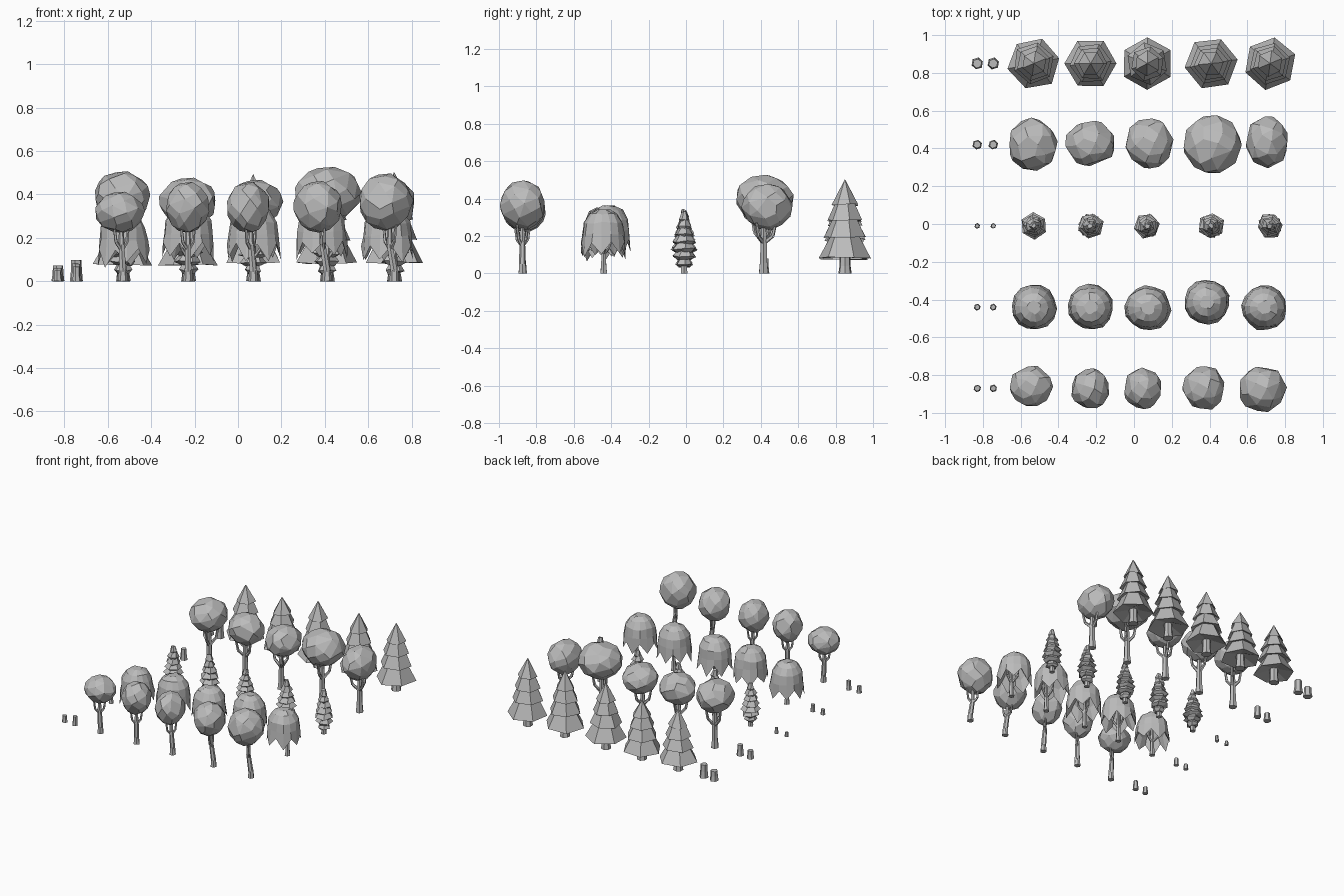
import bpy, bmesh, math, random
from mathutils import Vector

random.seed(7)
cube = bpy.data.objects.get("Cube")
if cube:
    bpy.data.objects.remove(cube)

grey = bpy.data.materials.new("plain_grey")
grey.use_nodes = True
grey.diffuse_color = (0.5, 0.5, 0.5, 1)
grey.node_tree.nodes["Principled BSDF"].inputs["Base Color"].default_value = (0.5, 0.5, 0.5, 1)


def jit(a):
    return random.uniform(-a, a)


def finish(bm, name, x, y):
    """Turn a bmesh into a flat-shaded object standing at x, y."""
    bmesh.ops.recalc_face_normals(bm, faces=bm.faces)
    mesh = bpy.data.meshes.new(name)
    bm.to_mesh(mesh)
    bm.free()
    mesh.materials.append(grey)
    obj = bpy.data.objects.new(name, mesh)
    obj.location = (x, y, 0)
    bpy.context.collection.objects.link(obj)


def lathe(bm, rings, sides, phase=0.0, wobble=0.0, twist=0.0):
    """Closed low-poly lathe; a ring is (radius, height, optional tooth depth)."""
    loops = []
    for i, (r, z, *tooth) in enumerate(rings):
        drop = tooth[0] if tooth else 0
        loop = []
        for k in range(sides):
            a = phase + twist * i + math.tau * k / sides
            rr = max(r + jit(wobble), 0.001)
            down = drop * (k % 2) * random.uniform(0.7, 1.1)
            loop.append(bm.verts.new((rr * math.cos(a), rr * math.sin(a), z - down + jit(wobble))))
        loops.append(loop)
    for low, high in zip(loops, loops[1:]):
        for k in range(sides):
            n = (k + 1) % sides
            bm.faces.new((low[k], low[n], high[n], high[k]))
    bm.faces.new(loops[0][::-1])
    bm.faces.new(loops[-1])


def limb(bm, start, end, r1, r2, sides=6):
    """Tapered branch between two points."""
    a, b = Vector(start), Vector(end)
    turn = (b - a).to_track_quat("Z", "Y")
    loops = [[bm.verts.new(p + turn @ Vector((r * math.cos(math.tau * k / sides),
                                              r * math.sin(math.tau * k / sides), 0)))
              for k in range(sides)] for p, r in ((a, r1), (b, r2))]
    for k in range(sides):
        n = (k + 1) % sides
        bm.faces.new((loops[0][k], loops[0][n], loops[1][n], loops[1][k]))
    bm.faces.new(loops[0][::-1])
    bm.faces.new(loops[1])


def trunk(name, x, y, r, fork, top, spread, lean=0.0, branches=3):
    """Flared trunk that forks into several bent branches."""
    bm = bmesh.new()
    knot = (lean, 0, fork)
    lathe(bm, [(r * 1.15, 0), (r * 0.9, fork * 0.3)], 6, wobble=0.001)
    limb(bm, (0, 0, fork * 0.25), knot, r * 0.9, r * 0.75)
    limb(bm, knot, (lean, 0, top), r * 0.75, r * 0.5)
    start = random.random() * 6
    for k in range(branches):
        a = start + math.tau * k / branches
        low = (fork + top) / 2 - 0.03
        elbow = (lean + spread * 0.75 * math.cos(a), spread * 0.75 * math.sin(a), low)
        tip = (lean + spread * math.cos(a), spread * math.sin(a), top)
        limb(bm, (lean * 0.8, 0, fork * 0.85), elbow, r * 0.5, r * 0.4, 5)
        limb(bm, elbow, tip, r * 0.4, r * 0.3, 5)
    finish(bm, name, x, y)


def leaf_ball(name, x, y, rx, ry, bottom, top, count=46):
    """Faceted crown: hull of scattered points, nearly flat faces merged."""
    bm = bmesh.new()
    for i in range(count):
        z = 1 - 2 * (i + 0.5) / count
        a = i * 2.39996 + jit(0.25)
        s = math.sqrt(1 - z * z)
        grow = random.uniform(0.97, 1.05)
        egg = 1 + 0.08 * z if z < 0 else 1
        bm.verts.new((rx * s * egg * grow * math.cos(a), ry * s * egg * grow * math.sin(a),
                      (bottom + top) / 2 + z * (top - bottom) / 2))
    hull = bmesh.ops.convex_hull(bm, input=bm.verts)
    loose = list({v for v in hull["geom_interior"] if isinstance(v, bmesh.types.BMVert)})
    bmesh.ops.delete(bm, geom=loose, context="VERTS")
    bmesh.ops.dissolve_limit(bm, angle_limit=math.radians(13), verts=bm.verts, edges=bm.edges)
    finish(bm, name, x, y)


def pine(x, y, h, phase):
    bm = bmesh.new()
    lathe(bm, [(0.036, 0), (0.03, 0.04), (0.028, 0.14)], 7, wobble=0.001)
    finish(bm, "pine_trunk", x, y)
    # overlapping skirts, each with a hollow underside
    bm = bmesh.new()
    tiers = ((0.14, 0.17), (0.113, 0.39), (0.092, 0.57), (0.068, 0.74))
    for i, (r, t) in enumerate(tiers):
        last = i == len(tiers) - 1
        z, up = t * h, h if last else (tiers[i + 1][1] + 0.05) * h
        inner = 0.001 if last else tiers[i + 1][0] * 0.62
        lathe(bm, [(r * 0.3, z + 0.025), (r, z), (inner, up)], 6,
              phase + jit(0.2) * min(i, 1), 0.004)
    finish(bm, "pine_needles", x, y)


def cypress(x, y, h):
    bm = bmesh.new()
    lathe(bm, [(0.02, 0), (0.015, 0.08)], 6)
    finish(bm, "cypress_trunk", x, y)
    # stack of twisted lumps inside a spindle outline
    bm = bmesh.new()
    outline = (0.044, 0.062, 0.069, 0.063, 0.053, 0.041, 0.027)
    step = (h - 0.035) / (len(outline) + 0.4)
    for i, r in enumerate(outline):
        z = 0.035 + i * step
        lathe(bm, [(r * 0.6, z), (r, z + step * 0.4), (r * 0.5, z + step * 1.4)],
              6, random.random() * 6, 0.005, 0.2)
    finish(bm, "cypress_leaves", x, y)


def willow(x, y, cx, cy, h):
    trunk("willow_trunk", x, y, 0.018, 0.12, h - 0.1, 0.055)
    # domed shell ending in hanging points, hollow underneath
    bm = bmesh.new()
    lathe(bm, [(0.035, h), (0.075, h - 0.022), (0.104, h - 0.07), (0.113, h - 0.13),
               (0.121, h - 0.175, 0.075), (0.09, h - 0.13, 0.02), (0.045, h - 0.085)],
          14, random.random() * 6, 0.005)
    finish(bm, "willow_leaves", cx, cy)


columns = (-0.53, -0.23, 0.07, 0.41, 0.72)

# back row: pines
for x, h, phase in zip(columns, (0.45, 0.44, 0.49, 0.49, 0.5), (0.2, 0, 0.52, 0.15, 0.35)):
    pine(x, 0.85, h, phase)

# second row: broad trees (centre x, centre y, radii, bottom, top)
broad = ((-0.535, 0.42, 0.13, 0.14, 0.27, 0.51), (-0.23, 0.425, 0.135, 0.122, 0.25, 0.48),
         (0.082, 0.425, 0.124, 0.138, 0.25, 0.47), (0.415, 0.42, 0.153, 0.157, 0.27, 0.53),
         (0.705, 0.435, 0.115, 0.138, 0.23, 0.48))
for x, ball in zip(columns, broad):
    trunk("broad_trunk", x, 0.415, 0.025, 0.19, ball[4] + 0.04, 0.065)
    leaf_ball("broad_crown", *ball)

# middle row: cypresses
for x, h in zip(columns, (0.32, 0.34, 0.31, 0.32, 0.33)):
    cypress(x, -0.01, h)

# fourth row: willows
for x, cx, cy, h in zip(columns, (-0.53, -0.23, 0.073, 0.385, 0.69),
                        (-0.44, -0.44, -0.445, -0.413, -0.442),
                        (0.32, 0.35, 0.345, 0.36, 0.34)):
    willow(x, -0.44, cx, cy, h)

# front row: round trees
rounded = ((-0.545, -0.858, 0.114, 0.108, 0.22, 0.415), (-0.232, -0.872, 0.102, 0.108, 0.22, 0.46),
           (0.047, -0.872, 0.102, 0.11, 0.22, 0.46), (0.37, -0.868, 0.112, 0.118, 0.22, 0.465),
           (0.678, -0.872, 0.126, 0.122, 0.23, 0.5))
for x, ball in zip(columns, rounded):
    trunk("round_trunk", x, -0.875, 0.02, 0.17, ball[4] + 0.03, 0.04, (ball[0] - x) / 2, 2)
    leaf_ball("round_crown", *ball)

# a pair of stumps beside every row
for y, r, h in ((0.85, 0.032, 0.072), (0.42, 0.026, 0.06), (-0.01, 0.015, 0.032),
                (-0.44, 0.018, 0.04), (-0.87, 0.02, 0.05)):
    for x, tall in ((-0.83, 1), (-0.745, 1.35)):
        bm = bmesh.new()
        lathe(bm, [(r, 0), (r * 0.82, h * tall * 0.5), (r * 0.78, h * tall)], 6, 0.3, 0.001)
        finish(bm, "stump", x, y)
